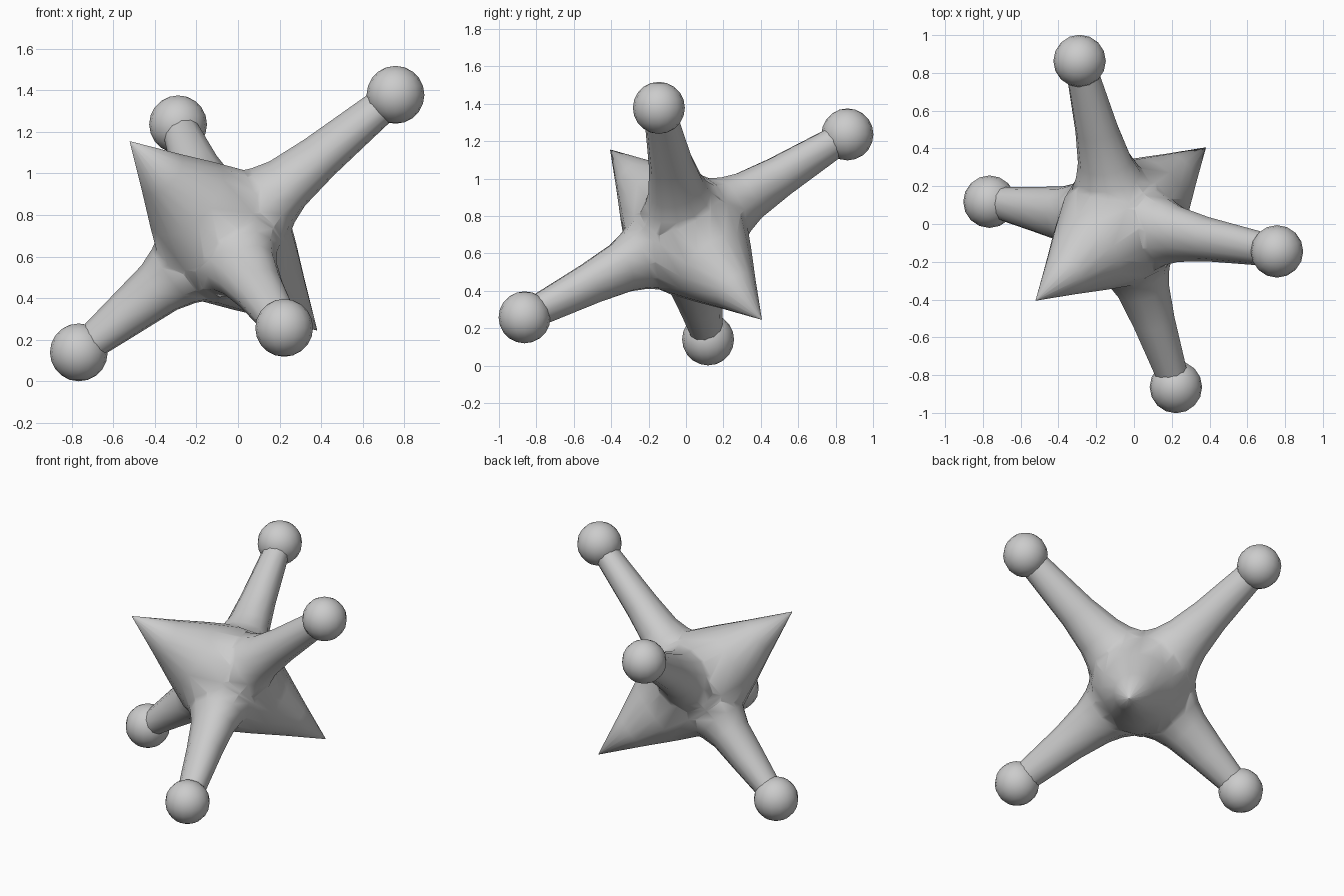
import bpy, bmesh, math
from mathutils import Vector

if "Cube" in bpy.data.objects:
    bpy.data.objects.remove(bpy.data.objects["Cube"])

CENTER = Vector((-0.07, 0.0, 0.70))
AXIS = Vector((-0.595, -0.535, 0.60)).normalized()
BALLS = {"ball_right": (0.757, -0.145, 1.378), "ball_left": (-0.765, 0.118, 0.14),
         "ball_front": (0.222, -0.863, 0.258), "ball_back": (-0.288, 0.863, 1.236)}


def loft(name, rings):
    """Skin a list of equal vertex rings, capping open ends."""
    bm = bmesh.new()
    vs = [[bm.verts.new(p) for p in r] for r in rings]
    n = len(vs[0])
    for a, b in zip(vs, vs[1:]):
        for i in range(n):
            j = (i + 1) % n
            bm.faces.new((a[i], a[j], b[j], b[i]))
    bm.faces.new(vs[0][::-1])
    bm.faces.new(vs[-1])
    bmesh.ops.remove_doubles(bm, verts=bm.verts, dist=1e-5)
    bmesh.ops.recalc_face_normals(bm, faces=bm.faces)
    me = bpy.data.meshes.new(name)
    bm.to_mesh(me)
    bm.free()
    ob = bpy.data.objects.new(name, me)
    bpy.context.collection.objects.link(ob)
    return ob


def ring(origin, u, v, a, b, n):
    return [origin + u * a * math.cos(2 * math.pi * i / n) + v * b * math.sin(2 * math.pi * i / n)
            for i in range(n)]


def smooth(ob, angle):
    bpy.ops.object.select_all(action='DESELECT')
    bpy.context.view_layer.objects.active = ob
    ob.select_set(True)
    bpy.ops.object.shade_smooth_by_angle(angle=math.radians(angle))


# double-pointed body, flaring gently towards the middle
u = (Vector(BALLS["ball_right"]) - CENTER)
u = (u - AXIS * u.dot(AXIS)).normalized()
v = AXIS.cross(u)
half = [(0.755, 0.002), (0.50, 0.125), (0.30, 0.225), (0.13, 0.305)]
profile = half + [(0.0, 0.335)] + [(-t, r) for t, r in reversed(half)]
body = loft("body", [ring(CENTER + AXIS * t, u, v, r, r, 16) for t, r in profile])

# four tapering arms with wide roots, fused into the body
SECTIONS = [(0.10, 0.22, 0.22), (0.24, 0.225, 0.195), (0.31, 0.185, 0.16),
            (0.40, 0.155, 0.13), (0.60, 0.122, 0.108)]
for name, pos in BALLS.items():
    d = Vector(pos) - CENTER
    length = d.length
    d.normalize()
    side = AXIS.cross(d).normalized()
    up = d.cross(side)
    secs = SECTIONS + [(length - 0.07, 0.09, 0.08)]
    arm = loft(name.replace("ball", "arm"),
               [ring(CENTER + d * s, side, up, w, h, 12) for s, w, h in secs])
    mod = body.modifiers.new("fuse", 'BOOLEAN')
    mod.operation = 'UNION'
    mod.solver = 'EXACT'
    mod.object = arm
    bpy.context.view_layer.objects.active = body
    bpy.ops.object.modifier_apply(modifier=mod.name)
    bpy.data.objects.remove(arm)
smooth(body, 75)

# ball ends
for name, pos in BALLS.items():
    bpy.ops.mesh.primitive_uv_sphere_add(segments=16, ring_count=10, radius=0.139, location=pos)
    ball = bpy.context.object
    ball.name = name
    smooth(ball, 80)
